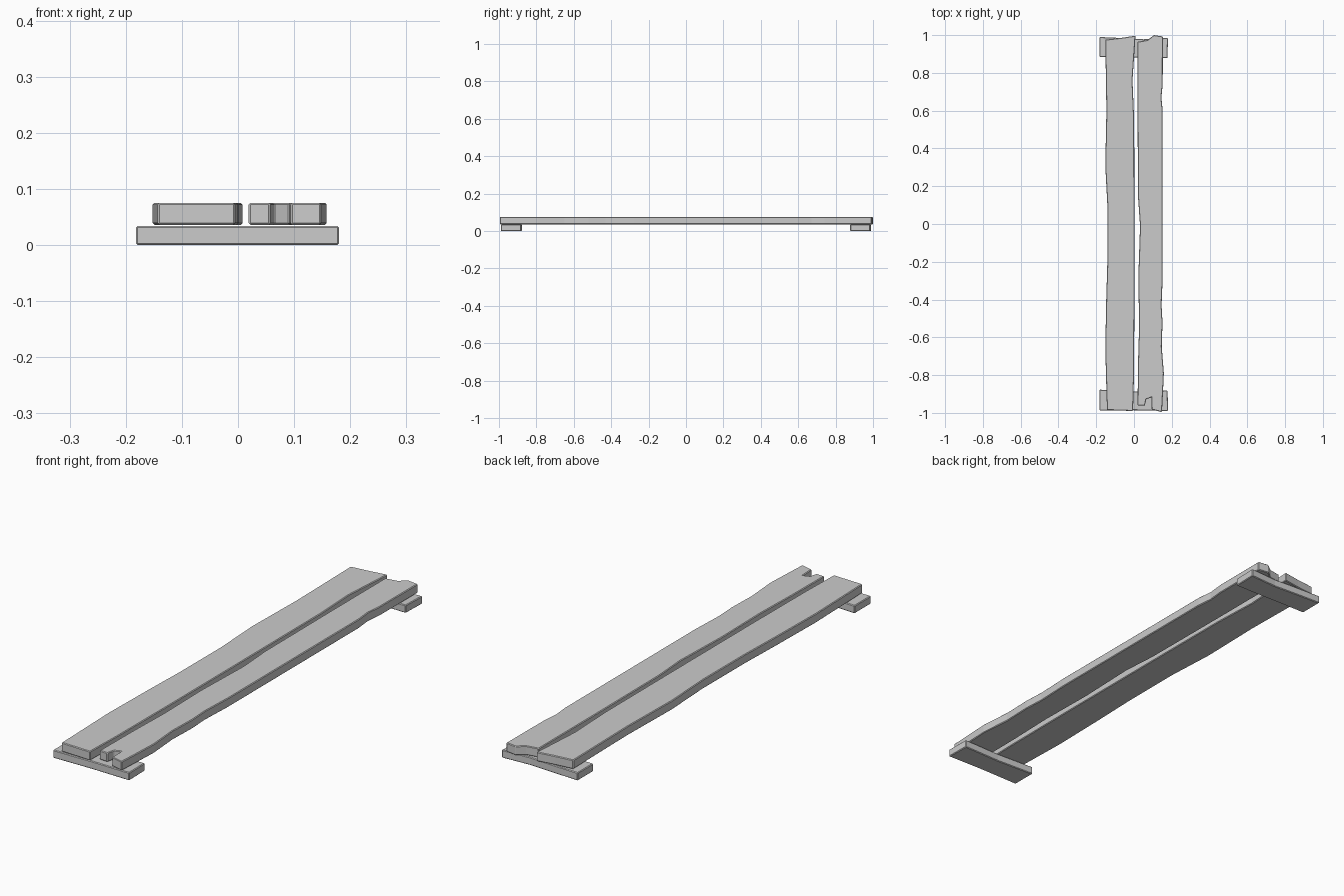
import bpy, bmesh


def plank(name, outline, z0, z1, bevel=0.003):
    """Extrude a flat outline into a board with small chamfered edges."""
    bm = bmesh.new()
    face = bm.faces.new([bm.verts.new((x, y, z0)) for x, y in outline])
    up = bmesh.ops.extrude_face_region(bm, geom=[face], use_keep_orig=True)
    verts = [g for g in up["geom"] if isinstance(g, bmesh.types.BMVert)]
    bmesh.ops.translate(bm, verts=verts, vec=(0, 0, z1 - z0))
    bmesh.ops.recalc_face_normals(bm, faces=bm.faces)
    mesh = bpy.data.meshes.new(name)
    bm.to_mesh(mesh)
    bm.free()
    obj = bpy.data.objects.new(name, mesh)
    bpy.context.collection.objects.link(obj)
    mod = obj.modifiers.new("chamfer", "BEVEL")
    mod.width = bevel
    mod.segments = 1
    mod.limit_method = "ANGLE"
    mod.angle_limit = 0.6
    return obj


# Wide left board with worn, wavy sides
plank("left_board", [
    (-0.143, -0.985), (-0.005, -0.990), (0.000, -0.80), (0.002, -0.45),
    (0.002, 0.10), (0.001, 0.55), (-0.008, 0.76), (0.000, 0.88), (0.008, 0.997),
    (-0.07, 0.985), (-0.152, 0.976), (-0.146, 0.60), (-0.152, 0.31),
    (-0.140, 0.08), (-0.141, -0.20), (-0.147, -0.40), (-0.152, -0.66),
    (-0.146, -0.88)], 0.036, 0.075)

# Narrow right board, notched at the front and broken at the back
plank("right_board", [
    (0.019, -0.960), (0.057, -0.962), (0.065, -0.928), (0.092, -0.918),
    (0.094, -0.982), (0.148, -0.996), (0.153, -0.90), (0.158, -0.79),
    (0.147, -0.65), (0.151, -0.52), (0.146, -0.43), (0.152, -0.28),
    (0.152, 0.05), (0.152, 0.60), (0.145, 0.67), (0.152, 0.74),
    (0.153, 0.993), (0.105, 1.000), (0.072, 0.974), (0.019, 0.965),
    (0.019, 0.60), (0.021, 0.15), (0.032, -0.01), (0.023, -0.28),
    (0.027, -0.54), (0.021, -0.75)], 0.036, 0.075)

# Slightly bowed cross bars beneath both ends
plank("front_crossbar", [
    (-0.182, -0.988), (0.0, -0.986), (0.180, -0.990), (0.178, -0.882),
    (0.0, -0.886), (-0.182, -0.877)], 0.0, 0.034)
plank("back_crossbar", [
    (-0.182, 0.884), (0.0, 0.882), (0.177, 0.878), (0.180, 0.985),
    (0.05, 0.978), (-0.05, 0.984), (-0.182, 0.990)], 0.0, 0.034)
